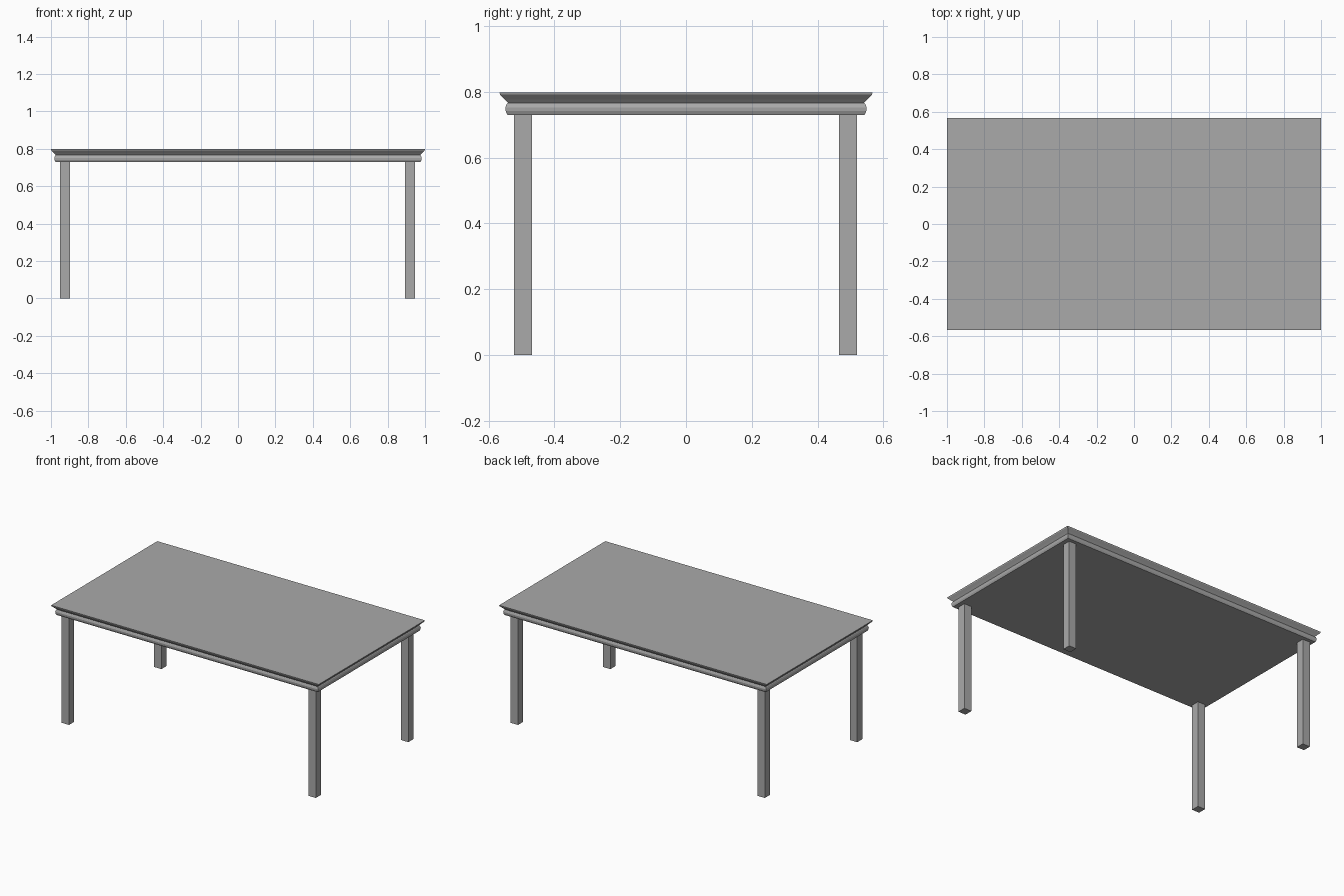
import bpy
import bmesh

cube = bpy.data.objects.get("Cube")
if cube:
    bpy.data.objects.remove(cube, do_unlink=True)

grey = bpy.data.materials.new("plain grey")
grey.use_nodes = True
colour = (0.4, 0.4, 0.4, 1)
grey.diffuse_color = colour
grey.node_tree.nodes["Principled BSDF"].inputs["Base Color"].default_value = colour

HALF_X, HALF_Y = 1.0, 0.567
UNDERSIDE = 0.73


def add_object(name, bm):
    bmesh.ops.recalc_face_normals(bm, faces=bm.faces)
    mesh = bpy.data.meshes.new(name)
    bm.to_mesh(mesh)
    bm.free()
    mesh.materials.append(grey)
    obj = bpy.data.objects.new(name, mesh)
    bpy.context.collection.objects.link(obj)
    return obj


def moulded_slab(name, profile):
    """Stack mitred rectangles from (inset, height) pairs and cap both ends."""
    bm = bmesh.new()
    rings = []
    for inset, z in profile:
        x, y = HALF_X - inset, HALF_Y - inset
        rings.append([bm.verts.new((sx * x, sy * y, z))
                      for sx, sy in ((-1, -1), (1, -1), (1, 1), (-1, 1))])
    for low, high in zip(rings, rings[1:]):
        for i in range(4):
            j = (i + 1) % 4
            bm.faces.new((low[i], low[j], high[j], high[i]))
    bm.faces.new(rings[0][::-1])
    bm.faces.new(rings[-1])
    return add_object(name, bm)


def leg(name, x, y, width=0.055):
    bm = bmesh.new()
    bmesh.ops.create_cube(bm, size=1)
    for v in bm.verts:
        v.co = (x + v.co.x * width, y + v.co.y * width, (v.co.z + 0.5) * UNDERSIDE)
    return add_object(name, bm)


# Table top: rounded lower band, narrow neck, flared upper edge
moulded_slab("table_top", [
    (0.024, UNDERSIDE), (0.019, 0.741), (0.018, 0.752), (0.022, 0.763),
    (0.026, 0.766), (0.016, 0.777), (0.006, 0.787), (0.002, 0.791), (0, 0.798)])

# Four square legs
for side, x in (("right", -0.925), ("left", 0.92)):
    for end, y in (("front", -0.495), ("back", 0.492)):
        leg(f"{end}_{side}_leg", x, y)
